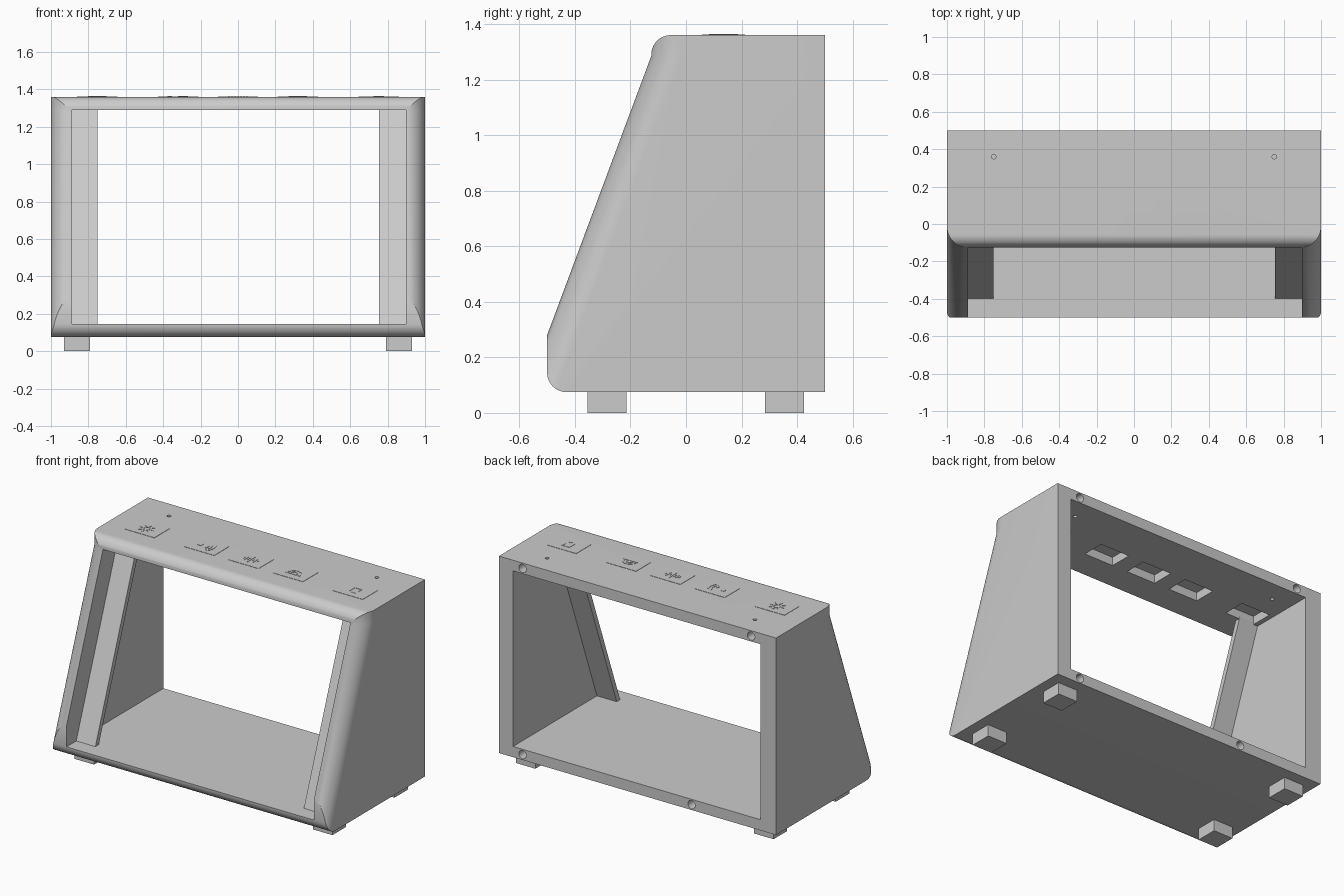
import bpy, bmesh, math
from mathutils import Vector, Matrix

cube = bpy.data.objects.get("Cube")
if cube:
    bpy.data.objects.remove(cube, do_unlink=True)

grey = bpy.data.materials.new("light_grey_plastic")
grey.use_nodes = True
grey.diffuse_color = (0.6, 0.6, 0.6, 1)
grey.node_tree.nodes["Principled BSDF"].inputs["Base Color"].default_value = (0.6, 0.6, 0.6, 1)

TOP, BASE, NOSE, BACK = 1.36, 0.075, -0.5, 0.5
BROW_Y, BROW_Z, CHIN_Z = -0.125, 1.285, 0.28
SLOPE = (BROW_Y - NOSE) / (BROW_Z - CHIN_Z)
INNER_R, INNER_L, FLOOR, CEILING = -0.888, 0.898, 0.145, 1.29
BUTTONS = (-0.752, -0.32, 0, 0.32, 0.752)
BUTTON_Y = 0.135


def make(name, bm):
    bmesh.ops.recalc_face_normals(bm, faces=bm.faces)
    mesh = bpy.data.meshes.new(name)
    bm.to_mesh(mesh)
    bm.free()
    mesh.materials.append(grey)
    obj = bpy.data.objects.new(name, mesh)
    bpy.context.collection.objects.link(obj)
    return obj


def loft(name, rings):
    """Closed solid through rings with equal point counts."""
    bm = bmesh.new()
    loops = [[bm.verts.new(p) for p in ring] for ring in rings]
    n = len(loops[0])
    for a, b in zip(loops, loops[1:]):
        for i in range(n):
            j = (i + 1) % n
            bm.faces.new((a[i], a[j], b[j], b[i]))
    bm.faces.new(loops[0])
    bm.faces.new(loops[-1])
    return make(name, bm)


def side_prism(name, profile, x0, x1):
    return loft(name, [[(x, y, z) for y, z in profile] for x in (x0, x1)])


def add_box(bm, x, y, z, angle=0):
    """Box from three (min, max) ranges, turned about its own vertical axis."""
    mid = Vector([sum(r) / 2 for r in (x, y, z)])
    size = [r[1] - r[0] for r in (x, y, z)]
    mat = Matrix.Translation(mid) @ Matrix.Rotation(angle, 4, 'Z') @ Matrix.Diagonal((*size, 1))
    bmesh.ops.create_cube(bm, size=1, matrix=mat)


def box(name, x, y, z):
    bm = bmesh.new()
    add_box(bm, x, y, z)
    return make(name, bm)


def rod(name, centre, radius, depth, axis):
    bm = bmesh.new()
    turn = Matrix.Rotation(math.pi / 2, 4, 'X') if axis == 'Y' else Matrix()
    bmesh.ops.create_cone(bm, cap_ends=True, segments=20, radius1=radius, radius2=radius,
                          depth=depth, matrix=Matrix.Translation(centre) @ turn)
    return make(name, bm)


def arc(cx, cy, r, start, end, steps=10):
    angles = [math.radians(start + (end - start) * i / steps) for i in range(steps + 1)]
    return [(cx + r * math.cos(a), cy + r * math.sin(a)) for a in angles]


def carve(target, cutter, operation='DIFFERENCE'):
    mod = target.modifiers.new("carve", 'BOOLEAN')
    mod.operation, mod.object, mod.solver = operation, cutter, 'EXACT'
    deps = bpy.context.evaluated_depsgraph_get()
    mesh = bpy.data.meshes.new_from_object(target.evaluated_get(deps))
    target.modifiers.clear()
    target.data = mesh
    bpy.data.objects.remove(cutter, do_unlink=True)


# Housing: side profile with rounded chin and brow
R = 0.07
profile = (arc(NOSE + R, BASE + R, R, 180, 270) + [(BACK, BASE), (BACK, TOP)]
           + arc(BROW_Y + R, TOP - R, R, 90, 180) + [(BROW_Y, BROW_Z), (NOSE, CHIN_Z)])
housing = side_prism("housing", profile, -1.05, 1.05)

# Round the side edges with a plan outline swept up the slope
W = 0.112
front = BROW_Y - 0.002
plan = (arc(-1 + W, front + W, W, 180, 270) + arc(1 - W, front + W, W, 270, 360)
        + [(1, 2), (-1, 2)])
rings = [[(x, y + SLOPE * (min(z, BROW_Z) - BROW_Z), z) for x, y in plan]
         for z in (-0.2, BROW_Z, 1.6)]
carve(housing, loft("edge_rounder", rings), 'INTERSECT')

# Open cavity through front and back
carve(housing, box("cavity", (INNER_R, INNER_L), (-0.9, 0.9), (FLOOR, CEILING)))

# Pockets under the buttons
for x in BUTTONS:
    carve(housing, box("pocket", (x - 0.105, x + 0.105),
                       (BUTTON_Y - 0.073, BUTTON_Y + 0.073), (1.25, TOP - 0.015)))

# Pin holes in the top and screw holes in the rear rim
for x in (-0.75, 0.75):
    carve(housing, rod("pin_hole", (x, 0.36, TOP), 0.012, 0.3, 'Z'))
for x, z in ((0.83, 1.325), (-0.82, 1.325), (0.83, 0.11), (-0.39, 0.11)):
    carve(housing, rod("screw_hole", (x, BACK, z), 0.027, 0.16, 'Y'))

bpy.ops.object.select_all(action='DESELECT')
housing.select_set(True)
bpy.context.view_layer.objects.active = housing
bpy.ops.object.shade_smooth_by_angle(angle=math.radians(25))

# Sloping panel flanges inside the opening
z0, z1 = FLOOR - 0.01, CEILING + 0.01
y0, thick = -0.403, 0.035
y1 = y0 + SLOPE * (z1 - z0)
flange = [(y0, z0), (y0 + thick, z0), (y1 + thick, z1), (y1, z1)]
side_prism("right_flange", flange, INNER_R - 0.01, -0.75)
side_prism("left_flange", flange, 0.755, INNER_L + 0.01)

# Feet
for side, x in (("right", -0.86), ("left", 0.86)):
    for end, y in (("front", -0.285), ("rear", 0.355)):
        box(f"{end}_{side}_foot", (x - 0.07, x + 0.07), (y - 0.07, y + 0.07), (0, BASE + 0.005))


# Thin button plates with simple raised symbols made of small bars
def bar(x, y, w, h, angle=0):
    return (x, y, w, h, angle)


def curve_bars(r, start, end, n, cx=0, cy=0):
    step = math.radians(end - start) / n
    mids = [math.radians(start) + step * (i + 0.5) for i in range(n)]
    return [bar(cx + r * math.cos(a), cy + r * math.sin(a), 0.006, r * abs(step), a) for a in mids]


sun = curve_bars(0.02, 0, 360, 10) + [
    bar(0.04 * math.cos(a), 0.04 * math.sin(a), 0.018, 0.006, a)
    for a in [math.tau * i / 8 for i in range(8)]]
sound = [bar(-0.045, 0, 0.025, 0.025)]
for r in (0.03, 0.05, 0.07):
    sound += curve_bars(r, -45, 45, 5, -0.02)
wave = [bar(0.016 * i, 0, 0.006, h) for i, h in
        zip(range(-3, 4), (0.02, 0.05, 0.03, 0.08, 0.03, 0.05, 0.02))]
dome = curve_bars(0.04, 0, 180, 8, 0, -0.015) + curve_bars(0.02, 0, 180, 6, 0, -0.015) \
    + [bar(0, -0.025, 0.1, 0.007)]
hook = [bar(-0.025, 0, 0.007, 0.06), bar(0, 0.03, 0.055, 0.007),
        bar(0.025, 0.015, 0.007, 0.03), bar(0.01, -0.03, 0.03, 0.007)]

names = ("sun", "sound", "wave", "dome", "hook")
for name, x, bars in zip(names, BUTTONS, (sun, sound, wave, dome, hook)):
    box(name + "_button_plate", (x - 0.108, x + 0.108),
        (BUTTON_Y - 0.077, BUTTON_Y + 0.077), (TOP - 0.002, TOP + 0.002))
    bm = bmesh.new()
    for bx, by, w, h, angle in bars:
        cx, cy = x + bx, BUTTON_Y + by
        add_box(bm, (cx - w / 2, cx + w / 2), (cy - h / 2, cy + h / 2),
                (TOP + 0.001, TOP + 0.004), angle)
    make(name + "_symbol", bm)
